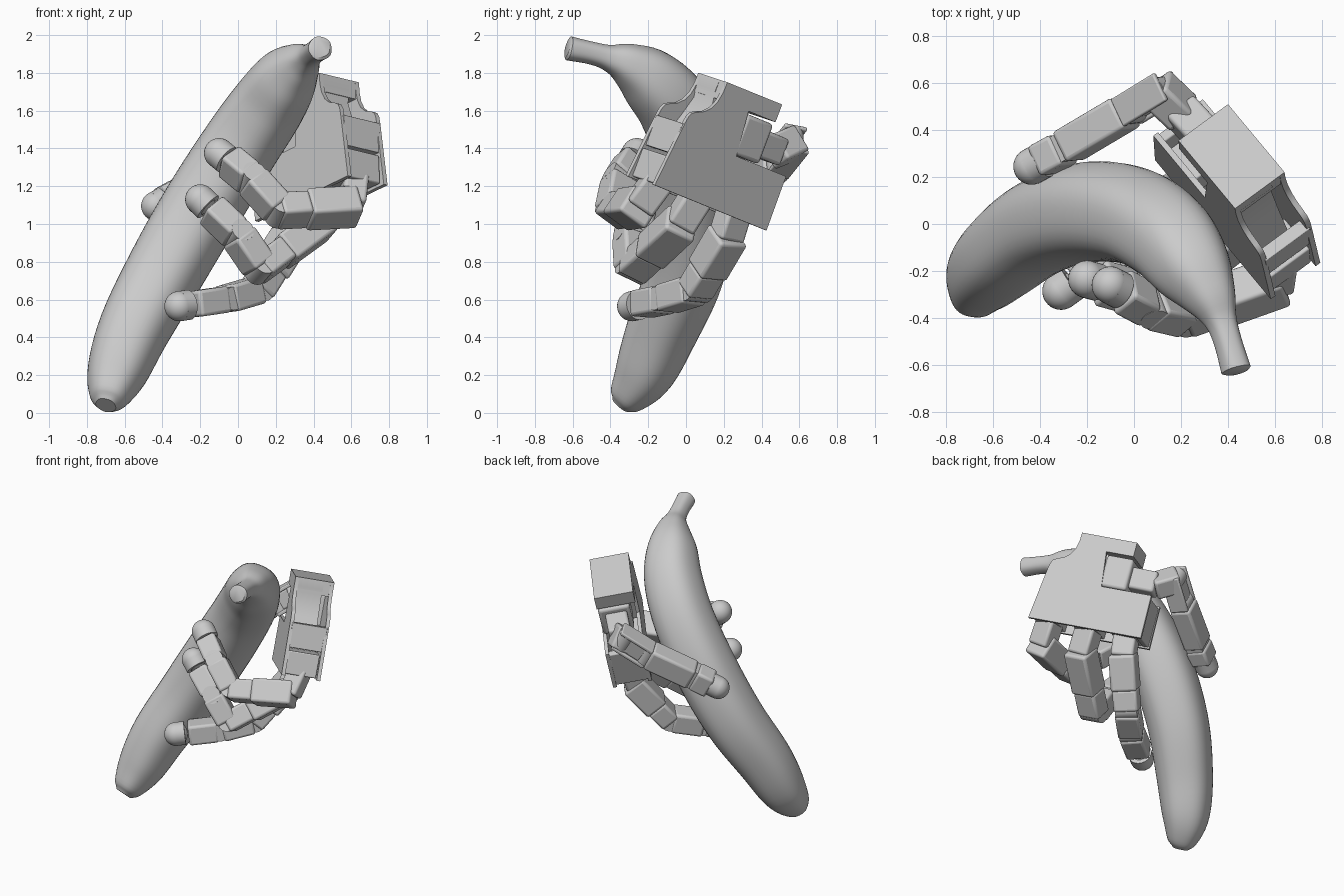
import bpy, bmesh, math
from mathutils import Vector as V, Matrix

if "Cube" in bpy.data.objects:
    bpy.data.objects.remove(bpy.data.objects["Cube"])

# palm frame: W across the palm, D towards the fingers, N out of the back of the hand
N = V((.79, .58, -.19)).normalized()
W = V((.60, -.74, .30))
W = (W - N * W.dot(N)).normalized()
D = N.cross(W)
O = V((.64, .22, 1.75))


def P(a, b, n):
    return O + W * a + D * b + N * n


def frame(x, y, z, origin):
    m = Matrix((x, y, z)).transposed().to_4x4()
    m.translation = origin
    return m


def finish(bm, name, bevel=0, smooth=True):
    bmesh.ops.recalc_face_normals(bm, faces=bm.faces)
    me = bpy.data.meshes.new(name)
    bm.to_mesh(me)
    bm.free()
    ob = bpy.data.objects.new(name, me)
    bpy.context.collection.objects.link(ob)
    if bevel:
        mod = ob.modifiers.new("bevel", 'BEVEL')
        mod.width, mod.segments = bevel, 3
        mod.limit_method = 'ANGLE'
    if smooth:
        bpy.ops.object.select_all(action='DESELECT')
        ob.select_set(True)
        bpy.context.view_layer.objects.active = ob
        bpy.ops.object.shade_smooth_by_angle(angle=math.radians(35))
    return ob


def box(name, mat, size, bevel=.012):
    bm = bmesh.new()
    bmesh.ops.create_cube(bm, size=1, matrix=mat @ Matrix.Diagonal((*size, 1)))
    return finish(bm, name, bevel)


def palm_box(name, a, b, n, bevel=.008):
    c = P(sum(a) / 2, sum(b) / 2, sum(n) / 2)
    return box(name, frame(W, D, N, c), (a[1] - a[0], b[1] - b[0], n[1] - n[0]), bevel)


def palm_plate(name, outline, n0, n1):
    bm = bmesh.new()
    f = bm.faces.new([bm.verts.new(P(a, b, n0)) for a, b in outline])
    r = bmesh.ops.extrude_face_region(bm, geom=[f])
    bmesh.ops.translate(bm, vec=N * (n1 - n0),
                        verts=[v for v in r['geom'] if isinstance(v, bmesh.types.BMVert)])
    return finish(bm, name)


def cylinder(name, center, axis, r, length, seg=24):
    bm = bmesh.new()
    m = Matrix.Translation(center) @ axis.to_track_quat('Z', 'Y').to_matrix().to_4x4()
    bmesh.ops.create_cone(bm, cap_ends=True, segments=seg, radius1=r, radius2=r, depth=length, matrix=m)
    return finish(bm, name)


def link(name, p, q, hinge, width, thick, t0=0., t1=1., bevel=.018):
    # rounded box along p-q, its width lying on the hinge axis
    p, q = p.lerp(q, t0), p.lerp(q, t1)
    x = (q - p).normalized()
    y = (hinge - x * hinge.dot(x)).normalized()
    return box(name, frame(x, y, x.cross(y), (p + q) / 2), ((q - p).length, width, thick), bevel)


def fingertip(name, p, q, hinge, r=.08):
    link(name + "_end", p, q, hinge, .16, .14, .05, .72)
    axis = (q - p).normalized()
    cylinder(name + "_sleeve", q - axis * .03, axis, r, .06, 32)
    bm = bmesh.new()
    bmesh.ops.create_uvsphere(bm, u_segments=32, v_segments=16, radius=r, matrix=Matrix.Translation(q))
    finish(bm, name + "_pad")


# banana: centre line x, y, z and radius
spine = [(-.70, -.345, .04, .055), (-.685, -.31, .085, .105), (-.64, -.22, .22, .16),
         (-.55, -.125, .45, .19), (-.39, -.005, .75, .207), (-.20, .05, 1.08, .213),
         (.0, .03, 1.4, .207), (.15, -.06, 1.62, .197), (.25, -.19, 1.765, .17),
         (.325, -.31, 1.845, .115), (.37, -.41, 1.88, .07), (.40, -.5, 1.905, .06),
         (.435, -.62, 1.93, .064), (.437, -.628, 1.932, .05)]


def spline(pts, steps):
    pts = [V(p) for p in pts]
    pts = [pts[0] * 2 - pts[1]] + pts + [pts[-1] * 2 - pts[-2]]
    out = []
    for i in range(1, len(pts) - 2):
        a, b, c, d = pts[i - 1:i + 3]
        for k in range(steps):
            t = k / steps
            out.append(.5 * (2 * b + (c - a) * t + (2 * a - 5 * b + 4 * c - d) * t * t
                             + (3 * b - a - 3 * c + d) * t ** 3))
    return out + [pts[-2]]


path = spline(spine[:-1], 5) + [V(spine[-1])]
bm = bmesh.new()
rings, side = [], V((.8, .0, -.5))
for i, p in enumerate(path):
    t = (path[min(i + 1, len(path) - 1)].xyz - path[max(i - 1, 0)].xyz).normalized()
    side = (side - t * side.dot(t)).normalized()
    up = t.cross(side)
    ring = []
    for k in range(40):
        g = math.tau * k / 40
        r = p.w * (1 + .02 * math.cos(5 * g))
        ring.append(bm.verts.new(p.xyz + (side * math.cos(g) + up * math.sin(g)) * r))
    rings.append(ring)
for r0, r1 in zip(rings, rings[1:]):
    for k in range(40):
        bm.faces.new((r0[k], r0[k - 1], r1[k - 1], r1[k]))
bm.faces.new(rings[0])
bm.faces.new(rings[-1])
finish(bm, "banana")

# palm: two matching plates, a core and the finger motors between them
shoulder = [(0, 0), (.003, .06), (.015, .115), (.04, .16), (.075, .19), (.12, .207),
            (.148, .222), (.163, .248), (.17, .285)]
outline = [(-.394, 0)] + shoulder + [(.213, .65), (-.593, .65), (-.588, .345),
                                     (-.23, .345), (-.2, .1), (-.394, .1)]
palm_plate("palm_back_plate", outline, -.025, 0)
palm_plate("palm_front_plate", outline, -.266, -.241)
core = [(-.394, 0)] + shoulder[:2] + [(-.01, .13), (.03, .25), (.10, .42), (-.2, .42),
                                      (-.2, .1), (-.394, .1)]
palm_plate("palm_core", core, -.245, -.07)
palm_box("palm_top_block", (-.394, 0), (0, .1), (-.266, 0), 0)
palm_box("palm_side_wall", (.12, .178), (.29, .46), (-.25, -.01), .004)
for i, a in enumerate((.10, -.18, -.45)):
    palm_box(f"finger_motor_{i}", (a - .09, a + .09), (.48, .64), (-.245, -.03))
palm_box("palm_side_post", (-.585, -.54), (.36, .64), (-.25, -.02))

# fingers: knuckle, two hinges and tip
fingers = [
    (.10, [(.60, -.25, 1.09), (.22, -.385, 1.07), (.07, -.35, 1.235), (-.10, -.26, 1.375)]),
    (-.18, [(.43, -.04, .99), (.12, -.28, .765), (.0, -.29, .94), (-.20, -.235, 1.13)]),
    (-.45, [(.27, .21, .92), (.10, .05, .65), (-.07, -.11, .60), (-.31, -.285, .565)])]
for i, (a, pts) in enumerate(fingers):
    name = f"finger_{i}"
    j1, j2, j3, tip = [V(p) for p in pts]
    root = P(a, .62, -.135)
    hinge = (j2 - j1).cross(tip - j2).normalized()
    link(name + "_root", root, j1, hinge, .16, .13, -.1, 1.)
    link(name + "_lower_motor", j1, j2, hinge, .18, .165, -.08, .62)
    link(name + "_lower_bracket", j1, j2, hinge, .17, .14, .6, 1.02)
    link(name + "_middle", j2, j3, hinge, .165, .145, .06, .97)
    fingertip(name + "_tip", j3, tip, hinge)
    for k, j in enumerate((j2, j3)):
        cylinder(f"{name}_hinge_{k}", j, hinge, .062, .15)

# thumb: motor in the palm notch, output neck, elbow bracket, link and tip
palm_box("thumb_motor", (-.40, -.21), (.115, .34), (-.22, -.005), .02)
neck0, neck1 = P(-.38, .23, -.12), P(-.57, .23, -.13)
link("thumb_neck", neck0, neck1, N, .15, .15)
t1, t2, t3, tip = V((.11, .565, 1.425)), V((-.02, .485, 1.325)), V((-.29, .325, 1.175)), V((-.435, .245, 1.095))
hinge = (t3 - t1).cross(-W).normalized()
link("thumb_swivel", neck1, t1, hinge, .16, .14, -.2, 1.2)
for s in (-1, 1):
    link("thumb_bracket", t1 + hinge * .07 * s, t2 + hinge * .07 * s, hinge, .025, .13, -.3, 1.1, .008)
link("thumb_bracket_web", t1, t2, hinge, .13, .1, .1, .9)
link("thumb_link", t2, t3, hinge, .165, .145, .05, .98)
fingertip("thumb_tip", t3, tip, hinge, .078)
for k, j in enumerate((t1, t2, t3)):
    cylinder(f"thumb_hinge_{k}", j, hinge, .06, .145)
